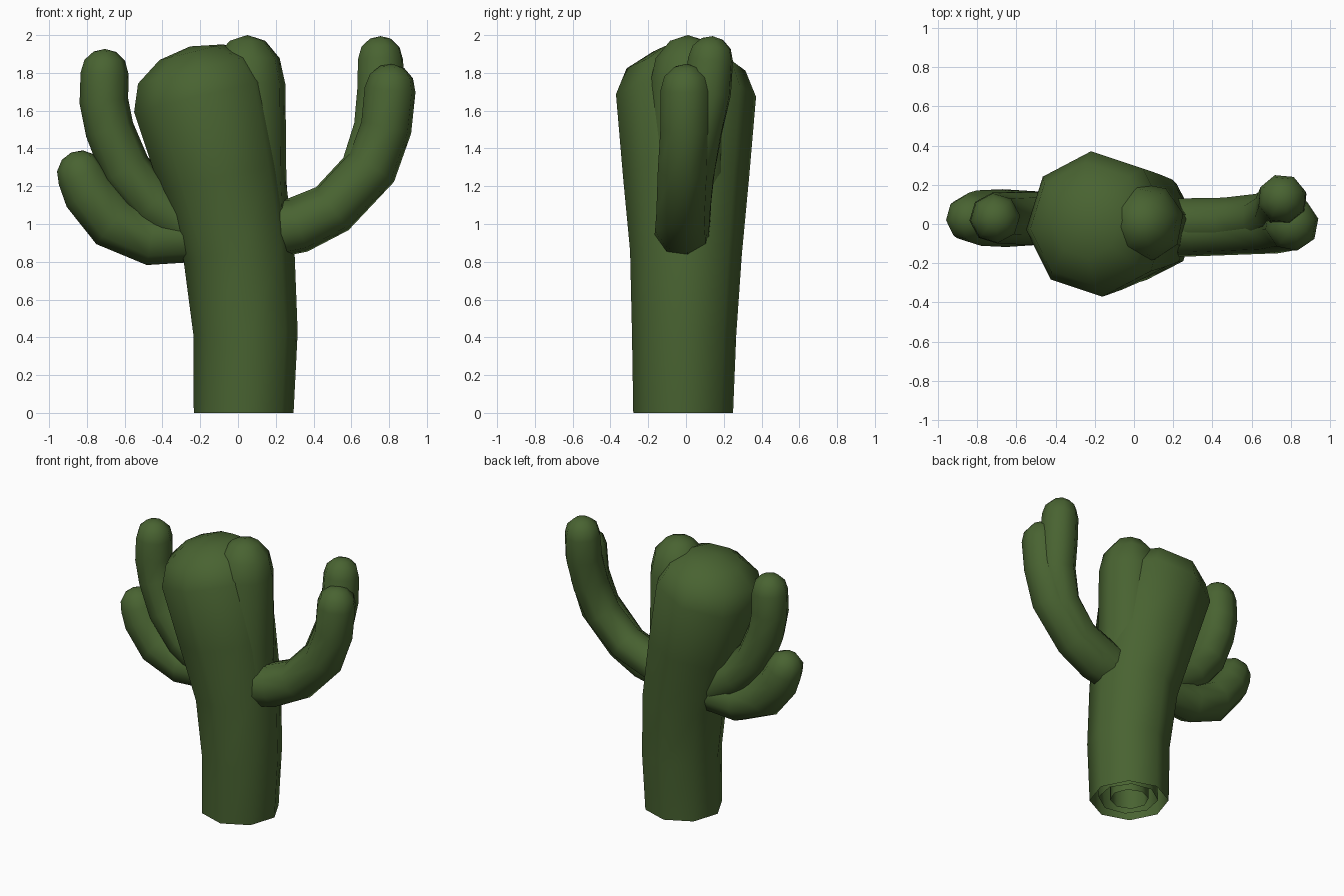
import bpy, bmesh, math
from mathutils import Vector

if "Cube" in bpy.data.objects:
    bpy.data.objects.remove(bpy.data.objects["Cube"])

green = bpy.data.materials.new("cactus green")
green.diffuse_color = (0.066, 0.125, 0.031, 1)
green.use_nodes = True
green.node_tree.nodes["Principled BSDF"].inputs["Base Color"].default_value = green.diffuse_color


def limb(name, path, sides=8, turn=0.0, cap=1.0, flat_start=False):
    """Open-bottomed tube along (x, y, z, radius) points with a domed tip."""
    pts = [Vector(p[:3]) for p in path]
    rad = [p[3] for p in path]
    n = len(pts)
    tans = [(pts[min(i + 1, n - 1)] - pts[max(i - 1, 0)]).normalized() for i in range(n)]
    if flat_start:
        tans[0] = Vector((0, 0, 1))
    # dome rings continue along the last direction
    t, p, r = tans[-1], pts[-1], rad[-1]
    for a in (32, 62):
        a = math.radians(a)
        pts.append(p + t * r * cap * math.sin(a))
        rad.append(r * math.cos(a))
        tans.append(t)
    bm = bmesh.new()
    rings = []
    for c, d, q in zip(pts, tans, rad):
        u = Vector((0, 1, 0)).cross(d).normalized()
        v = d.cross(u)
        rings.append([bm.verts.new(c + (u * math.cos(k) + v * math.sin(k)) * q)
                      for k in (turn + math.tau * i / sides for i in range(sides))])
    for a, b in zip(rings, rings[1:]):
        for i in range(sides):
            j = (i + 1) % sides
            bm.faces.new((a[i], a[j], b[j], b[i]))
    top = bm.verts.new(p + t * r * cap)
    for i in range(sides):
        bm.faces.new((rings[-1][i], rings[-1][(i + 1) % sides], top))
    me = bpy.data.meshes.new(name)
    bm.to_mesh(me)
    bm.free()
    me.materials.append(green)
    ob = bpy.data.objects.new(name, me)
    bpy.context.collection.objects.link(ob)
    bpy.context.view_layer.objects.active = ob
    ob.select_set(True)
    bpy.ops.object.shade_smooth_by_angle(angle=math.radians(50))
    ob.select_set(False)


# Trunk: wide leaning stem, upright stem, and the hollow core seen from below
limb("leaning_trunk", [(0.03, -0.015, 0, 0.265), (0.04, -0.01, 0.42, 0.277), (0.005, 0, 0.85, 0.297),
                       (-0.085, 0, 1.25, 0.335), (-0.19, 0, 1.68, 0.372)],
     turn=0.08, cap=0.72, flat_start=True)
limb("upright_trunk", [(0.05, 0, 0, 0.2), (0.08, 0, 0.42, 0.215), (0.06, 0, 0.85, 0.22),
                       (0.05, 0.01, 1.25, 0.21), (0.05, 0.01, 1.74, 0.205)],
     turn=0.2, cap=1.27, flat_start=True)
limb("inner_core", [(0.04, 0, 0, 0.13), (0.05, 0, 0.5, 0.13), (0.05, 0, 0.8, 0.12)], flat_start=True)

# Left arms
limb("left_lower_arm", [(-0.2, 0.03, 0.93, 0.13), (-0.46, 0.03, 0.915, 0.135), (-0.66, 0.03, 1.01, 0.148),
                        (-0.79, 0.03, 1.17, 0.142), (-0.83, 0.03, 1.26, 0.13)], turn=0.1)
limb("left_upper_arm", [(-0.22, 0.03, 0.97, 0.14), (-0.45, 0.03, 1.11, 0.135), (-0.595, 0.03, 1.29, 0.135),
                        (-0.68, 0.03, 1.5, 0.13), (-0.71, 0.03, 1.65, 0.13), (-0.707, 0.03, 1.8, 0.127)], turn=0.1)

# Right arms, fused low down and splitting at the tips
limb("right_front_arm", [(0.2, -0.02, 0.97, 0.15), (0.32, -0.02, 0.99, 0.147), (0.5, -0.02, 1.075, 0.14),
                         (0.71, -0.01, 1.3, 0.142), (0.785, 0, 1.51, 0.138), (0.805, 0, 1.71, 0.138)], turn=0.2)
limb("right_back_arm", [(0.2, 0.01, 0.98, 0.125), (0.48, 0.01, 1.09, 0.13), (0.66, 0.03, 1.28, 0.13),
                        (0.735, 0.07, 1.5, 0.13), (0.755, 0.115, 1.7, 0.13), (0.755, 0.13, 1.87, 0.125)], turn=0.3)
